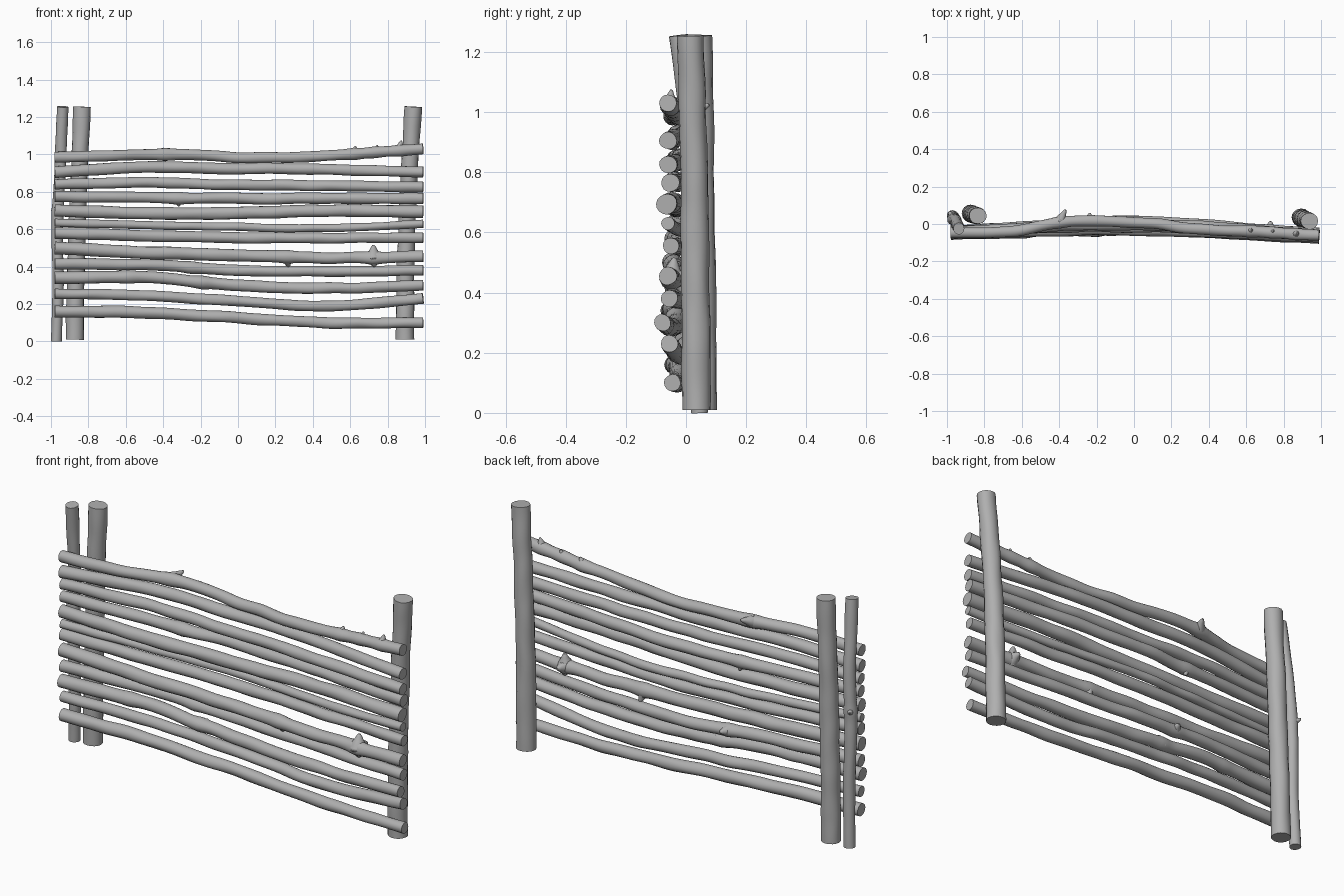
import bpy, bmesh, math, random
from mathutils import Vector, noise

if "Cube" in bpy.data.objects:
    bpy.data.objects.remove(bpy.data.objects["Cube"])

random.seed(4)
wood = bpy.data.materials.new("grey_wood")
wood.diffuse_color = (0.43, 0.43, 0.43, 1)
wood.use_nodes = True
wood.node_tree.nodes["Principled BSDF"].inputs["Base Color"].default_value = wood.diffuse_color


def spline(points, t):
    """Smooth curve through points, t from 0 to 1."""
    n = len(points) - 1
    i = min(int(t * n), n - 1)
    f = t * n - i
    b, c = Vector(points[i]), Vector(points[i + 1])
    a = Vector(points[i - 1]) if i else b * 2 - c
    d = Vector(points[i + 2]) if i + 2 <= n else c * 2 - b
    return 0.5 * (2 * b + (c - a) * f + (2 * a - 5 * b + 4 * c - d) * f * f
                  + (3 * b - a - 3 * c + d) * f ** 3)


def tube(bm, path, radii, sides):
    """Capped, slightly uneven round tube along a path."""
    rings = []
    for i, p in enumerate(path):
        d = (path[min(i + 1, len(path) - 1)] - path[max(i - 1, 0)]).normalized()
        ref = Vector((0, 1, 0)) if abs(d.y) < 0.7 else Vector((0, 0, 1))
        u = d.cross(ref).normalized()
        v = d.cross(u)
        ring = []
        for k in range(sides):
            a = math.tau * k / sides
            o = u * math.cos(a) + v * math.sin(a)
            r = radii[i] * (1 + 0.1 * noise.noise(p * 7 + o * 0.8))
            ring.append(bm.verts.new(p + o * r))
        rings.append(ring)
    for r0, r1 in zip(rings, rings[1:]):
        for k in range(sides):
            j = (k + 1) % sides
            bm.faces.new((r0[k], r0[j], r1[j], r1[k]))
    bm.faces.new(rings[0][::-1])
    bm.faces.new(rings[-1])


def stick(name, points, r0, r1, knots=(), steps=48, sides=16):
    """Tapering branch; each knot is (t, lean along x, angle from back to up, length, base radius)."""
    bm = bmesh.new()
    path = [spline(points, i / steps) for i in range(steps + 1)]
    radii = []
    for i in range(steps + 1):
        t = i / steps
        swell = max([k[4] * .22 * math.exp(-((t - k[0]) / .018) ** 2) for k in knots] + [0])
        radii.append(r0 + (r1 - r0) * t + swell)
    tube(bm, path, radii, sides)
    for t, lean, angle, length, base in knots:
        a = math.radians(angle)
        p = spline(points, t)
        d = Vector((lean, math.cos(a), math.sin(a))).normalized()
        tube(bm, [p + d * length * f for f in (0, 0.35, 0.55, 0.75, 0.9, 1)],
             [base * f for f in (1.5, 1.2, 0.85, 0.6, 0.4, 0.2)], 10)
    bmesh.ops.recalc_face_normals(bm, faces=bm.faces)
    mesh = bpy.data.meshes.new(name)
    bm.to_mesh(mesh)
    bm.free()
    mesh.materials.append(wood)
    ob = bpy.data.objects.new(name, mesh)
    bpy.context.collection.objects.link(ob)
    bpy.context.view_layer.objects.active = ob
    ob.select_set(True)
    bpy.ops.object.shade_smooth_by_angle(angle=math.radians(50))
    ob.select_set(False)


# Upright posts
stick("right_post", [(.893, .034, .01), (.902, .03, .63), (.937, .016, 1.255)], .048, .045)
stick("left_post", [(-.873, .056, .01), (-.860, .05, .63), (-.833, .043, 1.255)], .048, .045)
stick("thin_post", [(-.972, .045, 0), (-.962, .035, .3), (-.966, .028, .6), (-.952, .018, .9), (-.937, -.026, 1.255)],
      .029, .031, [(.58, -.6, 15, .05, .018)])


def rail(name, heights, depths, r0, r1, knots=()):
    """Horizontal branch with evenly spaced heights, (left, middle, right) depths and natural wander."""
    pts = []
    for k in range(17):
        t = k / 16
        z = spline([(h, 0, 0) for h in heights], t).x
        y = spline([(d, 0, 0) for d in depths], t).x
        w = math.sin(math.pi * t) * .005
        pts.append((-.98 + 1.97 * t, y + random.uniform(-w, w), z + random.uniform(-w, w) * .5))
    stick(name, pts, r0, r1, knots, steps=80)


# Rails from the bottom up
rail("rail_1", (.16, .155, .125, .10, .10), (-.04, -.02, -.045), .033, .028)
rail("rail_2", (.255, .245, .215, .19, .23), (-.04, 0, -.055), .027, .029)
rail("rail_3", (.34, .342, .298, .285, .30), (-.05, -.03, -.078), .034, .028,
     [(.40, .9, 50, .045, .025), (.20, 0, -65, .035, .016)])
rail("rail_4", (.415, .41, .38, .375, .38), (-.04, .01, -.055), .031, .028, [(.37, .3, 5, .06, .022)])
rail("rail_5", (.50, .475, .46, .447, .455), (-.045, -.03, -.06), .034, .030,
     [(.865, 0, 80, .068, .028), (.865, .1, -85, .05, .028), (.865, .1, 5, .065, .028),
      (.63, .15, -65, .065, .022)])
rail("rail_6", (.58, .555, .555), (-.04, 0, -.05), .032, .027)
rail("rail_7", (.635, .622, .612, .605, .63), (-.045, .015, -.06), .022, .022)
rail("rail_8", (.70, .685, .685, .70, .695), (-.045, -.03, -.065), .032, .034)
rail("rail_9", (.775, .765, .765), (-.04, .01, -.053), .029, .030, [(.335, .1, -75, .045, .02)])
rail("rail_10", (.84, .85, .838, .832, .825), (-.04, -.015, -.06), .028, .029)
rail("rail_11", (.905, .932, .925, .918, .905), (-.045, 0, -.06), .031, .029)
rail("rail_12", (.985, .995, 1.0, .984, .985, 1.005, 1.03),
     (-.045, -.04, .018, .01, -.025, -.043, -.06), .029, .029,
     [(.295, .45, 20, .08, .022), (.305, -.6, 80, .04, .018), (.81, .3, 80, .045, .018),
      (.87, .3, 75, .042, .015), (.935, .2, 85, .055, .018)])
